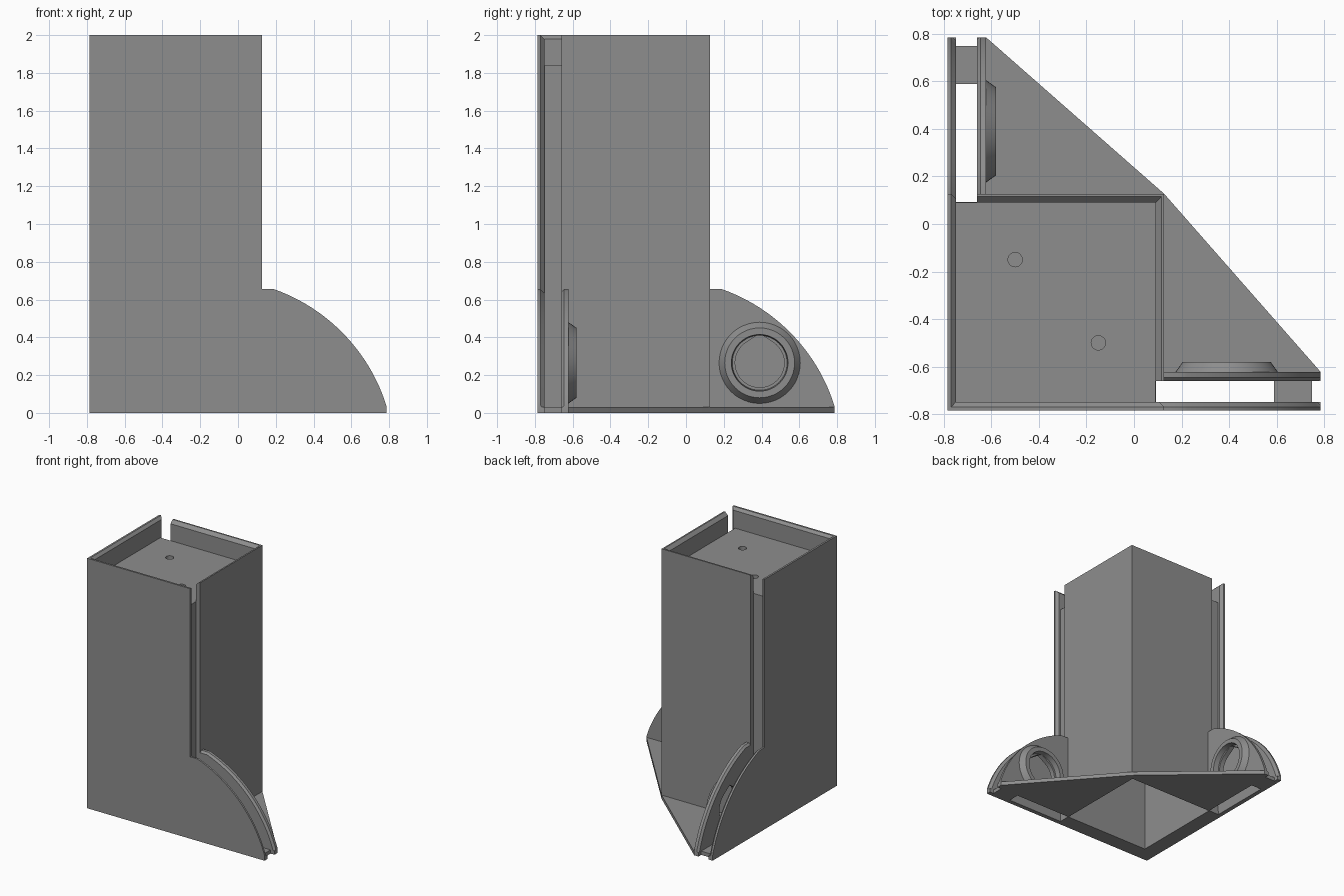
import bpy, bmesh, math
from mathutils import Vector

if "Cube" in bpy.data.objects:
    bpy.data.objects.remove(bpy.data.objects["Cube"])

grey = bpy.data.materials.new("plastic_grey")
grey.diffuse_color = (0.27, 0.27, 0.27, 1)
grey.use_nodes = True
grey.node_tree.nodes["Principled BSDF"].inputs["Base Color"].default_value = grey.diffuse_color

LO, IN, SLOT, RIB = -0.785, -0.75, -0.66, -0.622   # wall layers, outside to inside
COL_IN, COL, END = 0.09, 0.127, 0.785              # column back wall, bracket end
TOP, DECK, FLOOR = 2.0, 1.84, 0.03


def add(name, bm):
    bmesh.ops.recalc_face_normals(bm, faces=bm.faces[:])
    mesh = bpy.data.meshes.new(name)
    bm.to_mesh(mesh)
    bm.free()
    mesh.materials.append(grey)
    obj = bpy.data.objects.new(name, mesh)
    bpy.context.collection.objects.link(obj)
    bpy.ops.object.select_all(action='DESELECT')
    obj.select_set(True)
    bpy.context.view_layer.objects.active = obj
    bpy.ops.object.shade_smooth_by_angle(angle=math.radians(30))
    return obj


def prism(name, loops, lo, hi, axis='z', chamfer=None):
    """Extrude an outline (further loops are holes); chamfer = (test, width)."""
    curve = bpy.data.curves.new(name, 'CURVE')
    curve.dimensions, curve.fill_mode = '2D', 'BOTH'
    curve.extrude = (hi - lo) / 2
    for loop in loops:
        s = curve.splines.new('POLY')
        s.points.add(len(loop) - 1)
        for p, (u, v) in zip(s.points, loop):
            p.co = (u, v, 0, 1)
        s.use_cyclic_u = True
    tmp = bpy.data.objects.new(name + "_outline", curve)
    bpy.context.collection.objects.link(tmp)
    bpy.context.view_layer.update()
    mesh = bpy.data.meshes.new_from_object(
        tmp.evaluated_get(bpy.context.evaluated_depsgraph_get()))
    bm = bmesh.new()
    bm.from_mesh(mesh)
    bpy.data.objects.remove(tmp)
    bpy.data.curves.remove(curve)
    bpy.data.meshes.remove(mesh)
    bmesh.ops.remove_doubles(bm, verts=bm.verts[:], dist=1e-4)
    mid = (lo + hi) / 2
    for v in bm.verts:
        u, w, t = v.co
        v.co = (u, w, t + mid) if axis == 'z' else (u, t + mid, w)
    bmesh.ops.recalc_face_normals(bm, faces=bm.faces[:])
    if chamfer:
        test, width = chamfer
        edges = [e for e in bm.edges if len(e.link_faces) == 2
                 and e.calc_face_angle() > 1 and all(test(v.co) for v in e.verts)]
        bmesh.ops.bevel(bm, geom=edges, offset=width, segments=1, affect='EDGES')
    return add(name, bm)


def swapped(obj, name):
    """Copy mirrored across the diagonal x = y."""
    bm = bmesh.new()
    bm.from_mesh(obj.data)
    for v in bm.verts:
        v.co = (v.co.y, v.co.x, v.co.z)
    return add(name, bm)


def both(obj):
    swapped(obj, "left_" + obj.name)
    obj.name = "front_" + obj.name


def circle(cx, cy, r, n=32):
    return [(cx + r * math.cos(2 * math.pi * i / n),
             cy + r * math.sin(2 * math.pi * i / n)) for i in range(n)]


def rect(a, b, c, d):
    return [(a, b), (c, b), (c, d), (a, d)]


def flip(loop):
    return [(v, u) for u, v in loop]


# Curved bracket edge, from its end up to the column
cx, cz, R = -0.13, -0.25, 0.96
a0, a1 = math.asin((0.04 - cz) / R), math.asin((0.655 - cz) / R)
arc = [(cx + R * math.cos(a0 + (a1 - a0) * i / 24),
        cz + R * math.sin(a0 + (a1 - a0) * i / 24)) for i in range(25)]
arc[0] = (END, 0.04)

# Outer walls with bracket wing, chamfered on the slot side
both(prism("outer_wall", [[(LO, 0), (END, 0)] + arc
           + [(COL, 0.655), (COL, TOP), (LO, TOP)]], LO, IN, 'y',
           (lambda c: c.y > IN - 1e-3 and c.z > 0.03, 0.02)))

# Inner bracket ribs with a teardrop hole
BX, BZ = 0.39, 0.265
tear = [(BX, BZ + 0.155)] + [
    (BX + 0.13 * math.cos(t), BZ + 0.13 * math.sin(t))
    for t in (math.radians(123 + 294 * i / 32) for i in range(33))]
both(prism("inner_rib", [[(COL_IN, 0), (END, 0)] + arc + [(COL_IN, 0.655)], tear],
           SLOT, RIB, 'y',
           (lambda c: c.y < SLOT + 1e-3 and c.z > 0.03
            and math.hypot(c.x - BX, c.z - BZ) > 0.2, 0.015)))

# Tapered bosses around the holes
bm = bmesh.new()
rings = []
for r, y in [(0.215, RIB), (0.185, -0.58), (0.15, -0.58), (0.145, RIB)]:
    rings.append([bm.verts.new((x, y, z)) for x, z in circle(BX, BZ, r, 48)])
for p, q in zip(rings, rings[1:] + rings[:1]):
    for i in range(48):
        j = (i + 1) % 48
        bm.faces.new((p[i], p[j], q[j], q[i]))
both(add("boss", bm))

# Column back walls, chamfered inside at the top
wall = prism("back_wall", [[(SLOT, 0), (COL, 0), (COL, TOP), (SLOT, TOP)]],
             COL_IN, COL, 'y',
             (lambda c: c.y < COL_IN + 1e-3 and c.z > TOP - 1e-3, 0.025))
swapped(wall, "right_wall")
wall.name = "rear_wall"

# Thick core behind the slots, and the recessed deck with two blind holes
prism("core", [[(IN, IN), (COL_IN, IN), (COL_IN, SLOT), (SLOT, SLOT),
                (SLOT, COL_IN), (IN, COL_IN)]], 0, 1.76)
prism("deck_underside", [rect(IN, IN, COL_IN, COL_IN)], 1.7, 1.76)
prism("deck", [rect(IN, IN, COL_IN, COL_IN),
               circle(-0.5, -0.15, 0.03), circle(-0.15, -0.5, 0.03)], 1.76, DECK)

# Floor plate with column opening, panel slots and notched ends
half = [(LO, LO), (END, LO), (END, IN), (0.75, IN), (0.75, SLOT),
        (END, SLOT), (END, RIB)]
slot = rect(COL_IN + 0.003, IN, 0.59, SLOT)
prism("floor", [half + [(COL, COL)] + flip(half[:0:-1]),
                rect(SLOT, SLOT, COL_IN, COL_IN), slot, flip(slot)], 0, FLOOR)
